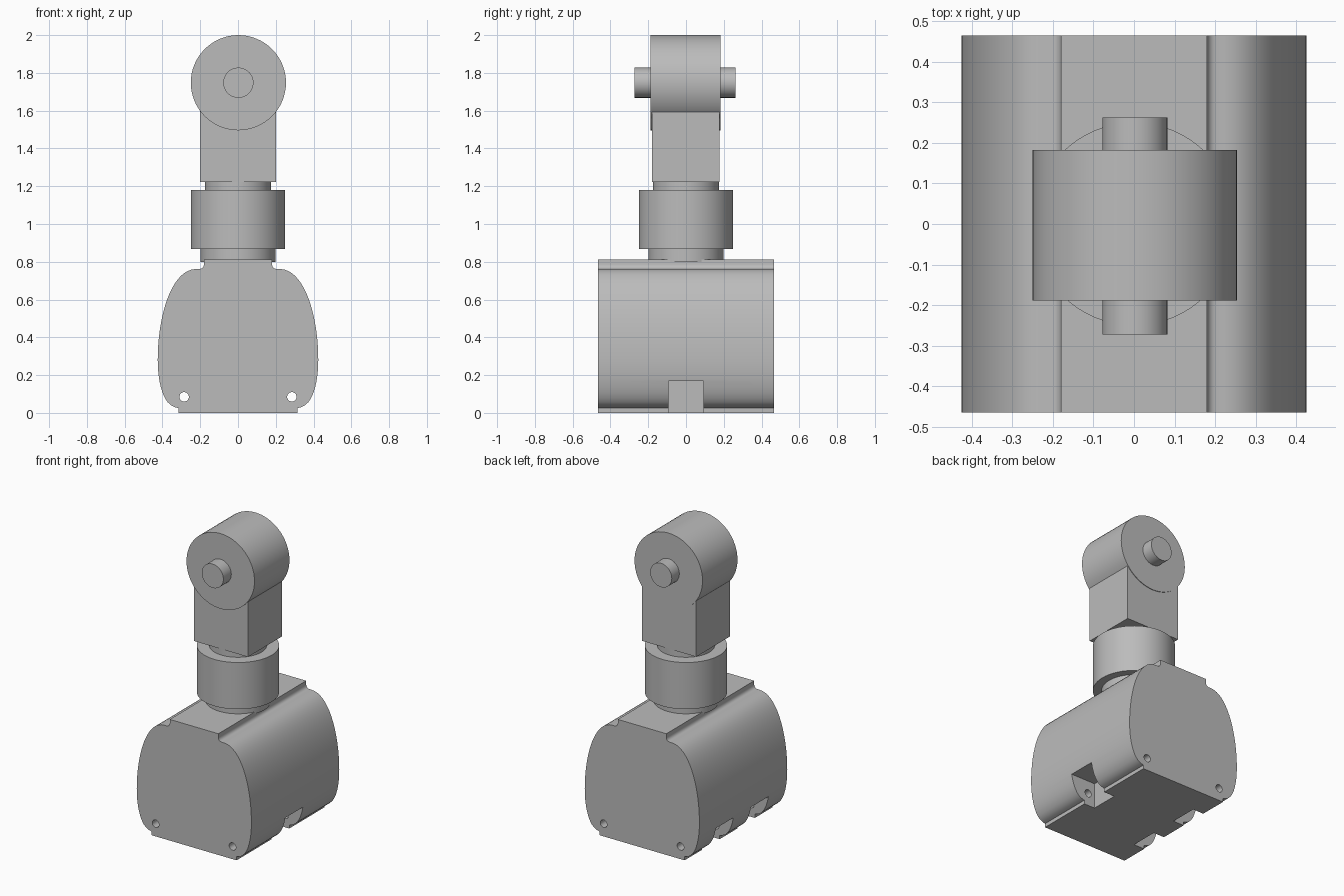
import bpy, bmesh, math
from mathutils import Vector, Matrix
from mathutils.geometry import interpolate_bezier

cube = bpy.data.objects.get("Cube")
if cube:
    bpy.data.objects.remove(cube, do_unlink=True)

grey = bpy.data.materials.new("plain grey")
grey.use_nodes = True
colour = (0.5, 0.5, 0.5, 1)
grey.diffuse_color = colour
grey.node_tree.nodes["Principled BSDF"].inputs["Base Color"].default_value = colour


def finish(name, bm):
    bmesh.ops.recalc_face_normals(bm, faces=bm.faces[:])
    mesh = bpy.data.meshes.new(name)
    bm.to_mesh(mesh)
    bm.free()
    mesh.materials.append(grey)
    ob = bpy.data.objects.new(name, mesh)
    bpy.context.collection.objects.link(ob)
    return ob


def smooth(ob):
    bpy.ops.object.select_all(action='DESELECT')
    ob.select_set(True)
    bpy.context.view_layer.objects.active = ob
    bpy.ops.object.shade_smooth_by_angle(angle=math.radians(30))


def box(name, low, high):
    low, high = Vector(low), Vector(high)
    bm = bmesh.new()
    bmesh.ops.create_cube(bm, size=1)
    bmesh.ops.scale(bm, vec=high - low, verts=bm.verts)
    bmesh.ops.translate(bm, vec=(low + high) / 2, verts=bm.verts)
    return finish(name, bm)


def cylinder(name, radius, start, end, sides=64):
    start, end = Vector(start), Vector(end)
    axis = end - start
    bm = bmesh.new()
    turn = axis.to_track_quat('Z', 'Y').to_matrix().to_4x4()
    bmesh.ops.create_cone(bm, cap_ends=True, segments=sides, radius1=radius, radius2=radius,
                          depth=axis.length,
                          matrix=Matrix.Translation((start + end) / 2) @ turn)
    ob = finish(name, bm)
    smooth(ob)
    return ob


def cut(ob, cutter):
    mod = ob.modifiers.new("cut", 'BOOLEAN')
    mod.operation = 'DIFFERENCE'
    mod.solver = 'EXACT'
    mod.object = cutter
    bpy.context.view_layer.objects.active = ob
    bpy.ops.object.modifier_apply(modifier=mod.name)
    bpy.data.objects.remove(cutter, do_unlink=True)


# Base: rounded profile with a raised top rail and a narrow foot
def arc(count, *points):
    return interpolate_bezier(*[Vector(p) for p in points], count)


HALF = 0.465
half_profile = [Vector((0.315, 0)), Vector((0.315, 0.025))]
half_profile += arc(10, (0.335, 0.03), (0.40, 0.05), (0.425, 0.17), (0.425, 0.28))
half_profile += arc(18, (0.425, 0.28), (0.425, 0.52), (0.35, 0.762), (0.22, 0.762))[1:]
half_profile += arc(5, (0.205, 0.762), (0.19, 0.762), (0.18, 0.772), (0.18, 0.787))
half_profile.append(Vector((0.18, 0.812)))
outline = half_profile + [Vector((-p.x, p.y)) for p in reversed(half_profile)]

bm = bmesh.new()
face = bm.faces.new([bm.verts.new((p.x, -HALF, p.y)) for p in outline])
grown = bmesh.ops.extrude_face_region(bm, geom=[face], use_keep_orig=True)
bmesh.ops.translate(bm, vec=(0, 2 * HALF, 0),
                    verts=[v for v in grown["geom"] if isinstance(v, bmesh.types.BMVert)])
base = finish("base", bm)

# Hinge slots: one on the left side, two on the right, each a fifth of the length
knuckle = 2 * HALF / 5
for side, middle in ((1, 0), (-1, -knuckle), (-1, knuckle)):
    xs = sorted((side * 0.235, side * 0.6))
    cut(base, box("slot_cutter", (xs[0], middle - knuckle / 2, -0.1),
                  (xs[1], middle + knuckle / 2, 0.17)))

# Hinge pin holes along the full length
for side in (-1, 1):
    cut(base, cylinder("hole_cutter", 0.025, (side * 0.285, -0.6, 0.085),
                       (side * 0.285, 0.6, 0.085), 24))
smooth(base)

# Swivel: lower stub, collar and upper neck
cylinder("lower_stub", 0.198, (0, 0, 0.80), (0, 0, 0.88))
cylinder("collar", 0.25, (0, 0, 0.867), (0, 0, 1.18))
cylinder("upper_neck", 0.175, (0, 0, 1.17), (0, 0, 1.235))

# Arm, round head and axle
box("arm", (-0.2, -0.18, 1.223), (0.2, 0.178, 1.75))
cylinder("head", 0.252, (0.002, -0.188, 1.748), (0.002, 0.182, 1.748))
cylinder("axle", 0.08, (0.002, -0.272, 1.748), (0.002, 0.262, 1.748), 48)
